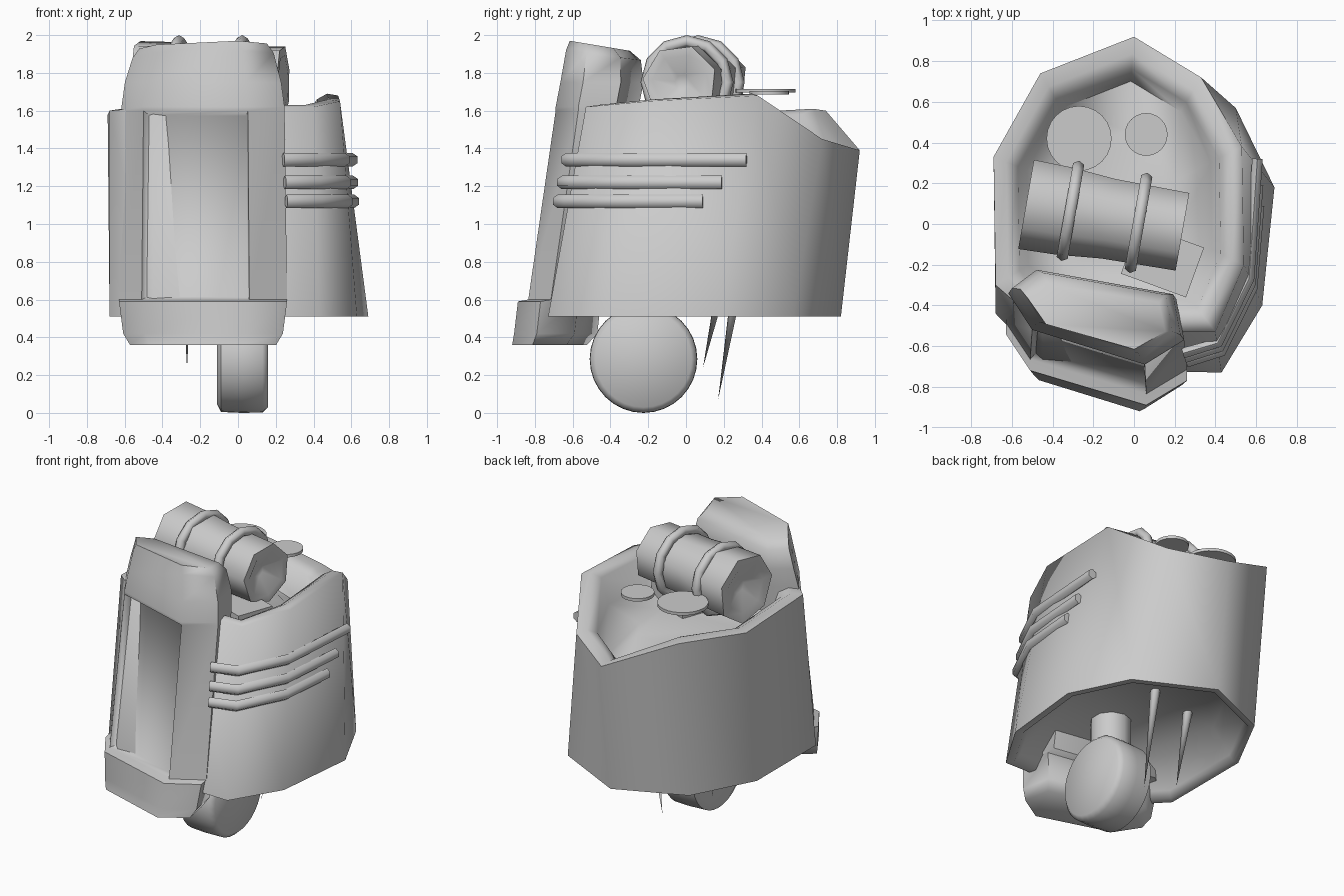
import bpy, bmesh, math
from mathutils import Vector, Matrix

if "Cube" in bpy.data.objects:
    bpy.data.objects.remove(bpy.data.objects["Cube"])


def finish(name, bm, angle=48):
    bmesh.ops.recalc_face_normals(bm, faces=bm.faces)
    me = bpy.data.meshes.new(name)
    bm.to_mesh(me)
    bm.free()
    ob = bpy.data.objects.new(name, me)
    bpy.context.collection.objects.link(ob)
    bpy.ops.object.select_all(action='DESELECT')
    ob.select_set(True)
    bpy.context.view_layer.objects.active = ob
    bpy.ops.object.shade_smooth_by_angle(angle=math.radians(angle))
    return ob


def loft(rings):
    """Skin a list of equal closed rings, capped at both ends."""
    bm = bmesh.new()
    vs = [[bm.verts.new(p) for p in r] for r in rings]
    n = len(rings[0])
    strips = []
    for a, b in zip(vs, vs[1:]):
        strips.append([bm.faces.new((a[i], a[(i + 1) % n], b[(i + 1) % n], b[i]))
                       for i in range(n)])
    bm.faces.new(vs[0][::-1])
    bm.faces.new(vs[-1])
    return bm, strips


def box(name, centre, size, yaw=0.0):
    bm = bmesh.new()
    m = Matrix.Translation(centre) @ Matrix.Rotation(yaw, 4, 'Z') @ Matrix.Diagonal((*size, 1))
    bmesh.ops.create_cube(bm, size=1, matrix=m)
    return finish(name, bm)


def inset(ring, s, z=None, dz=0.0):
    cx, cy = -0.06, 0.08
    return [(cx + (x - cx) * s, cy + (y - cy) * s, (h if z is None else z) + dz)
            for x, y, h in ring]


# body shell: slanted tub with a thick rim and a hollow underside
base = [(x, y, 0.51) for x, y in [
    (0, .82), (.5, .57), (.69, .18), (.63, -.4), (.43, -.73),
    (0, -.72), (-.45, -.68), (-.68, -.44), (-.68, .2), (-.46, .62)]]
rim = [(0, .92, 1.39), (.33, .72, 1.45), (.53, .38, 1.68), (.54, -.2, 1.65), (.4, -.53, 1.62),
       (0, -.53, 1.62), (-.45, -.5, 1.62), (-.68, -.3, 1.6), (-.69, .33, 1.58), (-.46, .74, 1.6)]
bm, _ = loft([inset(base, .72, .72), inset(base, .9, .55), inset(base, .94), base, rim,
              inset(rim, .9, dz=.01), inset(rim, .81, dz=-.02), inset(rim, .74, dz=-.2),
              inset(rim, .45, 1.36)])
finish("body_shell", bm, 75)

# front shield: leaning angled slab with bottom lip and top visor
section = [(.06, 0), (.26, .12), (.22, .32), (-.5, .44), (-.63, .35), (-.51, .17)]
levels = [  # height, front y, width factor, depth factor
    (.36, -.92, .87, .9), (.42, -.91, .95, 1), (.59, -.89, 1, 1), (.60, -.835, 1, 1),
    (1.60, -.69, .97, 1), (1.62, -.69, .97, 1), (1.75, -.665, .93, 1),
    (1.92, -.635, .84, .9), (1.97, -.615, .76, .72)]
rings = []
for z, fy, w, d in levels:
    drop = .12 if z > 1.9 else 0
    rings.append([(-.185 + (x + .185) * w, fy + dy * d, z - drop * dy) for x, dy in section])
bm, strips = loft(rings)
# sunken centre panel
bm.normal_update()
bmesh.ops.recalc_face_normals(bm, faces=bm.faces)
bmesh.ops.inset_individual(bm, faces=[strips[3][5]], thickness=.03, depth=-.045)
finish("front_shield", bm, 65)

# three side bands following the right wall
path = [(.24, -.635), (.41, -.585), (.565, -.27), (.605, .3)]
for k, (z, end) in enumerate([(1.34, .32), (1.22, .19), (1.12, .09)]):
    pts = [Vector((x + .008 * k, y - .022 * k, z)) for x, y in path[:3]]
    t = (end - path[2][1]) / (path[3][1] - path[2][1])
    pts.append(Vector((path[2][0] + .04 * t + .012 * k, end, z)))
    rings = []
    for i, p in enumerate(pts):
        d = (pts[min(i + 1, 3)] - pts[max(i - 1, 0)]).normalized()
        side = Vector((d.y, -d.x, 0))
        rings.append([p + side * (.03 * math.cos(a)) + Vector((0, 0, .036 * math.sin(a)))
                      for a in [math.tau * (j + .5) / 6 for j in range(6)]])
    bm, _ = loft(rings)
    finish(f"side_band_{k + 1}", bm, 65)

# barrel lying across the top, open at both ends
place = Matrix.Translation((-.145, .035, 1.75)) @ Matrix.Rotation(math.radians(-10), 4, 'Z')
profile = [(-.32, .05), (-.38, .16), (-.39, .23), (-.2, .225), (.02, .205),
           (.39, .2), (.39, .15), (.32, .04)]
rings = [[place @ Vector((x, r * math.cos(a), r * math.sin(a)))
          for a in [math.tau * j / 7 + .35 for j in range(7)]] for x, r in profile]
bm, _ = loft(rings)
finish("barrel", bm, 56)

# hoops around the barrel
for k, hx in enumerate((-.17, .17)):
    bm = bmesh.new()
    n, m = 12, 6
    grid = []
    for i in range(n):
        a = math.tau * i / n + math.pi / 2
        grid.append([])
        for j in range(m):
            b = math.tau * j / m
            r = .218 + .032 * math.cos(b)
            grid[i].append(bm.verts.new(place @ Vector(
                (hx + .032 * math.sin(b), r * math.cos(a), r * math.sin(a)))))
    for i in range(n):
        for j in range(m):
            i2, j2 = (i + 1) % n, (j + 1) % m
            bm.faces.new((grid[i][j], grid[i2][j], grid[i2][j2], grid[i][j2]))
    finish(f"barrel_hoop_{k + 1}", bm, 65)

# block under the barrel
box("barrel_mount", (.14, -.18, 1.45), (.34, .26, .28), math.radians(-20))

# flat round plates above, thin spikes hanging below
for k, (top, r, tip) in enumerate([((-.27, .42, 1.705), .16, (-.27, .09, .24)),
                                   ((.06, .44, 1.695), .105, (.06, .17, .07))]):
    bm = bmesh.new()
    bmesh.ops.create_cone(bm, cap_ends=True, segments=24, radius1=r, radius2=r, depth=.02,
                          matrix=Matrix.Translation(top))
    finish(f"plate_{k + 1}", bm)
    tip = Vector(tip)
    d = (Vector(top) - tip) * ((.8 - tip.z) / (top[2] - tip.z))
    bm = bmesh.new()
    bmesh.ops.create_cone(bm, cap_ends=True, segments=6, radius1=.035, radius2=0,
                          depth=d.length, matrix=Matrix.Translation(tip + d / 2)
                          @ (-d).to_track_quat('Z', 'Y').to_matrix().to_4x4())
    finish(f"spike_{k + 1}", bm, 65)

# wheel and its strut
wheel = [(-.11, .24), (-.09, .28), (.02, .285), (.13, .283), (.16, .255)]
rings = [[(x, -.225 + r * math.cos(a), .285 + r * math.sin(a))
          for a in [math.tau * j / 32 for j in range(32)]] for x, r in wheel]
bm, _ = loft(rings)
finish("wheel", bm)
bm = bmesh.new()
bmesh.ops.create_cone(bm, cap_ends=True, segments=10, radius1=.13, radius2=.13, depth=.4,
                      matrix=Matrix.Translation((.02, -.2, .58)))
finish("wheel_strut", bm)
